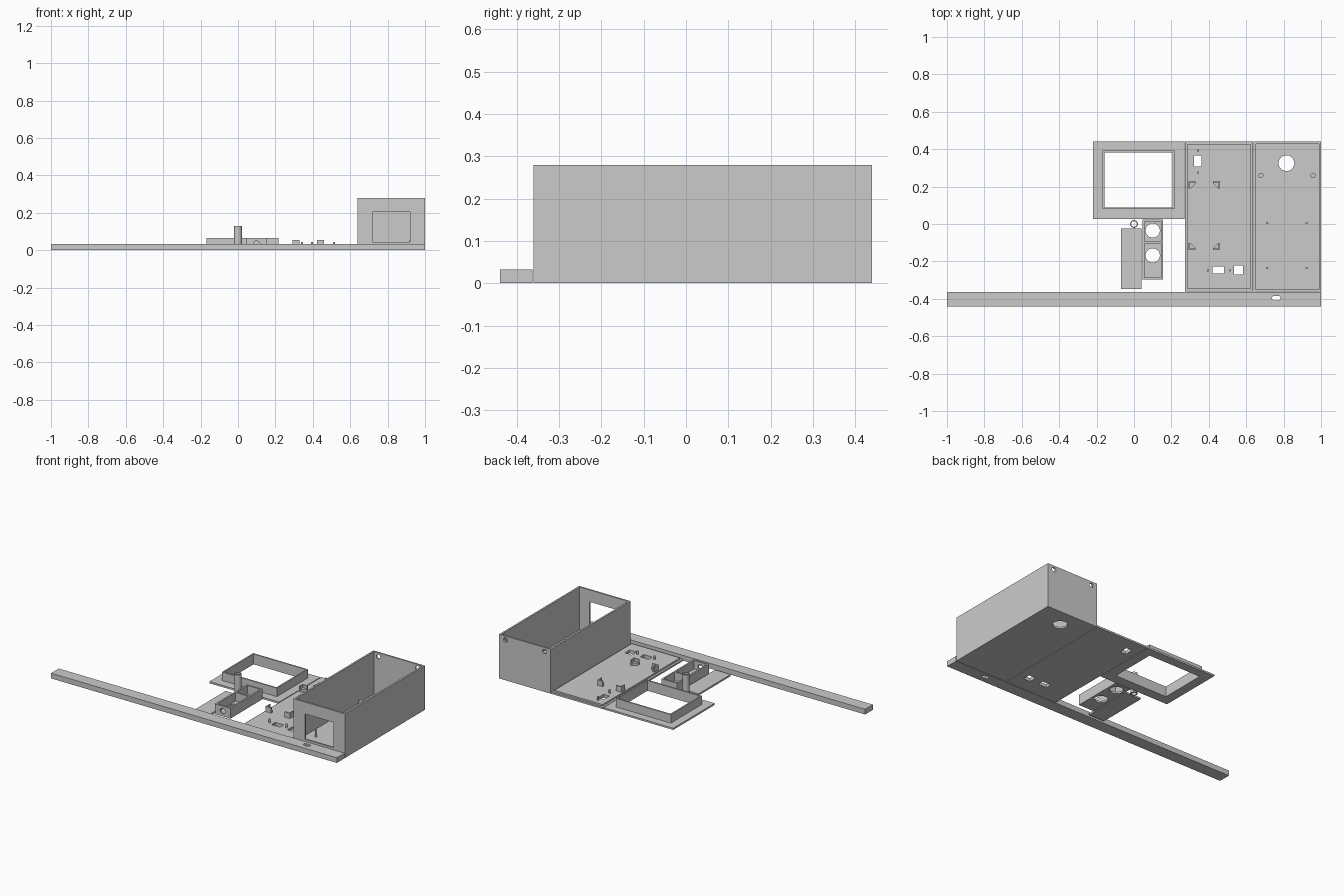
import bpy, bmesh, math

if "Cube" in bpy.data.objects:
    bpy.data.objects.remove(bpy.data.objects["Cube"])

grey = bpy.data.materials.new("light_grey_plastic")
grey.diffuse_color = (0.6, 0.6, 0.6, 1)
grey.use_nodes = True
grey.node_tree.nodes["Principled BSDF"].inputs["Base Color"].default_value = grey.diffuse_color


def finish(name, bm):
    bmesh.ops.recalc_face_normals(bm, faces=bm.faces)
    me = bpy.data.meshes.new(name)
    bm.to_mesh(me)
    bm.free()
    me.materials.append(grey)
    ob = bpy.data.objects.new(name, me)
    bpy.context.collection.objects.link(ob)
    return ob


def prism(name, pts, z0, z1):
    """Upright extrusion of a closed outline."""
    bm = bmesh.new()
    f = bm.faces.new([bm.verts.new((x, y, z0)) for x, y in pts])
    r = bmesh.ops.extrude_face_region(bm, geom=[f])
    for v in r["geom"]:
        if isinstance(v, bmesh.types.BMVert):
            v.co.z = z1
    return finish(name, bm)


def box(name, x0, x1, y0, y1, z0, z1):
    return prism(name, [(x0, y0), (x1, y0), (x1, y1), (x0, y1)], z0, z1)


def ring(x, y, r, n=32):
    return [(x + r * math.cos(2 * math.pi * i / n), y + r * math.sin(2 * math.pi * i / n))
            for i in range(n)]


def rod(name, x, y, r, z0, z1, n=32):
    ob = prism(name, ring(x, y, r, n), z0, z1)
    for p in ob.data.polygons:
        p.use_smooth = len(p.vertices) == 4
    return ob


def rod_y(name, x, z, r, y0, y1):
    """Horizontal rod along y."""
    ob = prism(name, ring(x, -z, r), y0, y1)
    for v in ob.data.vertices:
        a, b, c = v.co
        v.co = (a, c, -b)
    return ob


def boolean(ob, others, op="DIFFERENCE"):
    """Cut or join other solids, then discard them."""
    for o in others:
        m = ob.modifiers.new("cut", "BOOLEAN")
        m.operation, m.object, m.solver = op, o, "EXACT"
        dg = bpy.context.evaluated_depsgraph_get()
        me = bpy.data.meshes.new_from_object(ob.evaluated_get(dg))
        ob.modifiers.clear()
        ob.data = me
        bpy.data.objects.remove(o)
    return ob


# Long bar with a small slot
bar = box("long_bar", -1, 1, -0.44, -0.363, 0, 0.033)
slot = [(0.735, -0.395), (0.745, -0.408), (0.775, -0.408), (0.785, -0.395),
        (0.775, -0.384), (0.745, -0.384)]
boolean(bar, [prism("c", slot, -0.1, 0.1)])

# Open case: window in front, cable hole in the floor, two hanging holes at the back
case = box("case", 0.64, 1.0, -0.36, 0.44, 0, 0.28)
boolean(case, [
    box("c", 0.651, 0.989, -0.349, 0.429, 0.011, 0.4),
    box("c", 0.72, 0.92, -0.40, -0.30, 0.045, 0.205),
    rod("c", 0.815, 0.325, 0.042, -0.1, 0.1, 48),
    rod_y("c", 0.682, 0.255, 0.014, 0.40, 0.50),
    rod_y("c", 0.956, 0.255, 0.014, 0.40, 0.50)])
for x in (0.712, 0.923):
    for y in (0.005, -0.235):
        rod("case_pin", x, y, 0.006, 0.01, 0.055, 16)
for x in (0.678, 0.957):
    rod("case_boss", x, 0.26, 0.014, 0.01, 0.04, 24)

# Lid: flat plate with a raised inner step and three connector openings
lid = box("lid", 0.272, 0.636, -0.36, 0.44, 0, 0.011)
boolean(lid, [box("step", 0.285, 0.623, -0.347, 0.427, 0.005, 0.021)], "UNION")
boolean(lid, [box("c", x0, x1, y0, y1, -0.1, 0.1) for x0, x1, y0, y1 in (
    (0.32, 0.36, 0.308, 0.365), (0.42, 0.48, -0.265, -0.227), (0.535, 0.583, -0.27, -0.222))])
for x, y in ((0.342, 0.393), (0.342, 0.275), (0.395, -0.248), (0.513, -0.248)):
    rod("lid_pin", x, y, 0.006, 0.02, 0.043, 16)

# Corner holders: triangular pad with an L-shaped rim on the outer sides
for x, sx in ((0.292, 1), (0.461, -1)):
    for y, sy in ((0.229, -1), (-0.14, 1)):
        def at(u, v):
            return x + sx * u, y + sy * v
        prism("holder_pad", [at(0, 0), at(0.038, 0), at(0.038, 0.012), at(0.012, 0.038),
                             at(0, 0.038)], 0.02, 0.037)
        prism("holder_rim", [at(0, 0), at(0.038, 0), at(0.038, 0.008), at(0.008, 0.008),
                             at(0.008, 0.038), at(0, 0.038)], 0.02, 0.055)

# Screen bezel: flange with a raised collar
bezel = box("screen_bezel", -0.219, 0.269, 0.027, 0.44, 0, 0.011)
boolean(bezel, [box("collar", -0.168, 0.216, 0.08, 0.392, 0.005, 0.065)], "UNION")
boolean(bezel, [box("c", -0.159, 0.207, 0.089, 0.383, -0.1, 0.2)])

# Sensor tray: two bays, each with a round opening, and a cable hole in front
tray = box("sensor_tray", 0.046, 0.155, -0.297, 0.024, 0, 0.065)
boolean(tray, [
    box("c", 0.056, 0.145, -0.094, 0.014, 0.011, 0.2),
    box("c", 0.056, 0.145, -0.287, -0.104, 0.011, 0.2),
    rod("c", 0.1, -0.035, 0.038, -0.1, 0.1, 48),
    rod("c", 0.1, -0.168, 0.038, -0.1, 0.1, 48),
    rod_y("c", 0.1, 0.033, 0.017, -0.35, -0.25)])

# Tray cover plate and spacer tube
box("tray_cover", -0.07, 0.039, -0.347, -0.025, 0, 0.011)
tube = rod("spacer_tube", 0, 0, 0.021, 0, 0.13)
boolean(tube, [rod("c", 0, 0, 0.015, -0.1, 0.2)])
